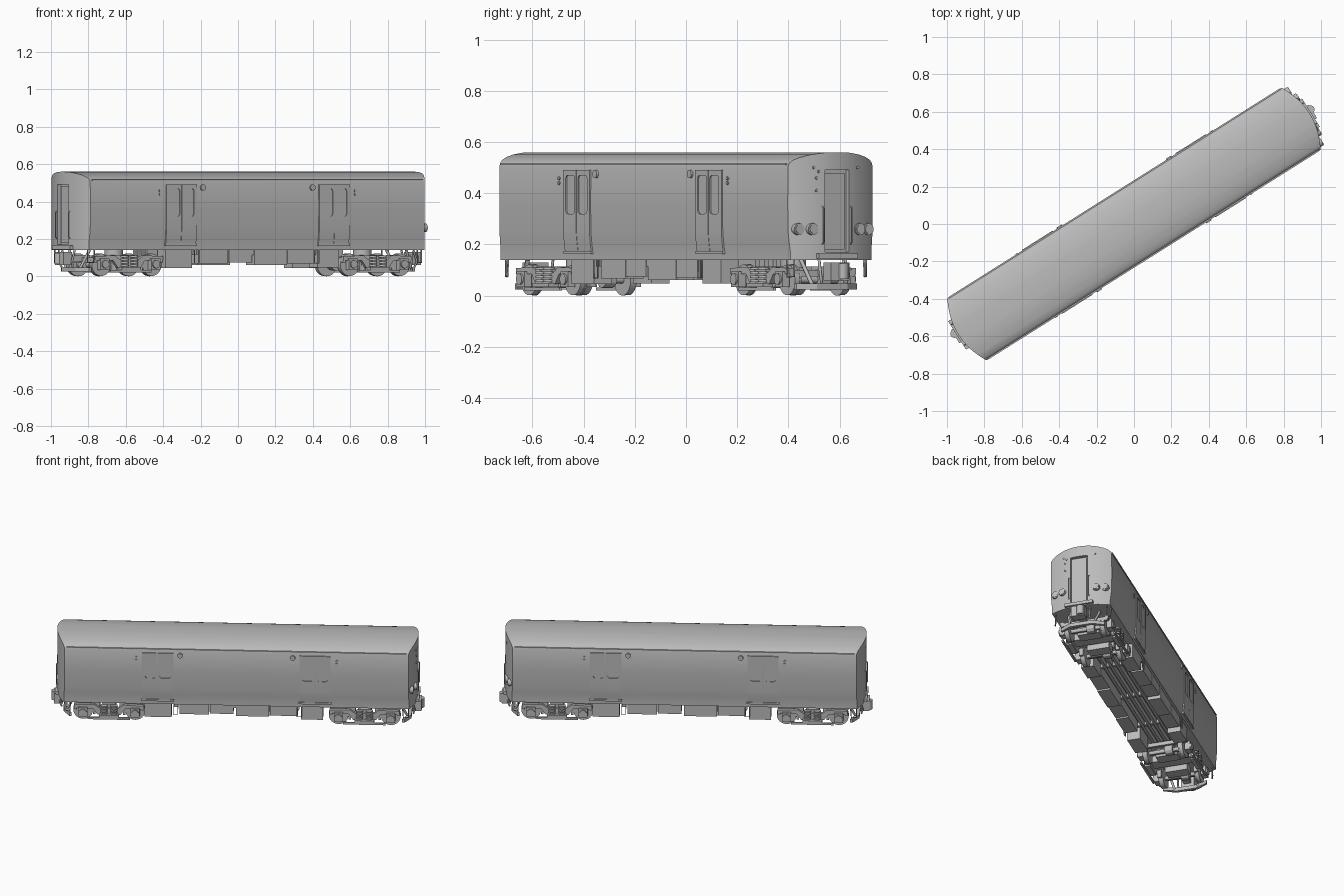
import bpy, bmesh, math
from mathutils import Vector, Matrix

cube = bpy.data.objects.get("Cube")
if cube:
    bpy.data.objects.remove(cube, do_unlink=True)

HEADING = math.radians(32.2)      # the car stands diagonally
HALF, WIDE, BOW = 1.055, 0.196, 0.055
grey = bpy.data.materials.new("plain_grey")
grey.use_nodes = True
grey.diffuse_color = (0.5, 0.5, 0.5, 1)
grey.node_tree.nodes["Principled BSDF"].inputs["Base Color"].default_value = grey.diffuse_color


# ---- helpers, in car axes: u = length, v = width, z = up ----
def finish(bm, name):
    bmesh.ops.recalc_face_normals(bm, faces=bm.faces)
    mesh = bpy.data.meshes.new(name)
    bm.to_mesh(mesh)
    bm.free()
    mesh.materials.append(grey)
    obj = bpy.data.objects.new(name, mesh)
    bpy.context.collection.objects.link(obj)
    obj.rotation_euler.z = HEADING
    return obj


def prism(name, pts, a, b, axis):
    """Extrude a flat outline from a to b along u, v or z."""
    place = {"u": lambda p, t: (t, p[0], p[1]),
             "v": lambda p, t: (p[0], t, p[1]),
             "z": lambda p, t: (p[0], p[1], t)}[axis]
    bm = bmesh.new()
    low = [bm.verts.new(place(p, a)) for p in pts]
    high = [bm.verts.new(place(p, b)) for p in pts]
    bm.faces.new(low)
    bm.faces.new(high)
    for i in range(len(pts)):
        j = (i + 1) % len(pts)
        bm.faces.new((low[i], low[j], high[j], high[i]))
    return finish(bm, name)


def box(name, u0, u1, v0, v1, z0, z1):
    return prism(name, [(u0, v0), (u1, v0), (u1, v1), (u0, v1)], z0, z1, "z")


def disc(name, u, v, z, radius, depth, axis, sides=20):
    turn = {"u": Matrix.Rotation(math.pi / 2, 4, "Y"),
            "v": Matrix.Rotation(math.pi / 2, 4, "X"), "z": Matrix()}[axis]
    bm = bmesh.new()
    bmesh.ops.create_cone(bm, cap_ends=True, segments=sides, radius1=radius, radius2=radius,
                          depth=depth, matrix=Matrix.Translation((u, v, z)) @ turn)
    return smooth(finish(bm, name))


def rod(name, points, radius):
    curve = bpy.data.curves.new(name, "CURVE")
    curve.dimensions = "3D"
    curve.bevel_depth, curve.bevel_resolution = radius, 1
    line = curve.splines.new("POLY")
    line.points.add(len(points) - 1)
    for spot, p in zip(line.points, points):
        spot.co = (*p, 1)
    curve.materials.append(grey)
    obj = bpy.data.objects.new(name, curve)
    bpy.context.collection.objects.link(obj)
    obj.rotation_euler.z = HEADING


def activate(obj):
    bpy.ops.object.select_all(action="DESELECT")
    obj.select_set(True)
    bpy.context.view_layer.objects.active = obj


def smooth(obj, angle=30):
    activate(obj)
    bpy.ops.object.shade_smooth_by_angle(angle=math.radians(angle))
    return obj


def combine(obj, tool, operation):
    mod = obj.modifiers.new("cut", "BOOLEAN")
    mod.operation, mod.object, mod.solver = operation, tool, "EXACT"
    activate(obj)
    bpy.ops.object.modifier_apply(modifier=mod.name)
    bpy.data.objects.remove(tool, do_unlink=True)


def rounded(u, z, w, h, r):
    pts = []
    for k, (su, sz) in enumerate([(1, 1), (-1, 1), (-1, -1), (1, -1)]):
        for step in range(5):
            a = math.pi / 2 * (k + step / 4)
            pts.append((u + su * (w / 2 - r) + r * math.cos(a), z + sz * (h / 2 - r) + r * math.sin(a)))
    return pts


def bow(v):
    return HALF + BOW * (1 - (v / WIDE) ** 2)


# ---- body shell: side section crossed with a bowed plan ----
SIDE = [(0.187, 0.14), (0.187, 0.175), (0.191, 0.21), (0.195, 0.25), (0.196, 0.36), (0.195, 0.505)]
ROOF = [(0.19, 0.518), (0.178, 0.529), (0.15, 0.541), (0.11, 0.551), (0.06, 0.558)]
half = SIDE + ROOF
section = half + [(0, 0.56)] + [(-v, z) for v, z in reversed(half)]
body = prism("body_shell", section, -1.2, 1.2, "u")
rows = [WIDE * (i / 8 - 1) for i in range(17)]
plan = [(bow(v), v * 1.01) for v in rows] + [(-bow(v), v * 1.01) for v in reversed(rows)]
combine(body, prism("plan_cutter", plan, 0, 1, "z"), "INTERSECT")

# end doorways recessed into both ends
for s in (-1, 1):
    combine(body, box("doorway_cutter", *sorted((s * 1.085, s * 1.2)), -0.055, 0.055, 0.17, 0.49), "DIFFERENCE")
    box("end_door", *sorted((s * 1.08, s * 1.09)), -0.045, 0.045, 0.18, 0.48)
    box("end_sill", *sorted((s * 1.06, s * 1.118)), -0.09, 0.09, 0.145, 0.165)
    for side in (-1, 1):
        rod("end_handrail", [(s * 1.1, side * 0.065, 0.2), (s * 1.113, side * 0.065, 0.21),
                             (s * 1.113, side * 0.065, 0.34), (s * 1.1, side * 0.065, 0.35)], 0.003)
smooth(body)

# ---- sides: sliding doors, windows, gutters, lamps ----
for side in (-1, 1):
    wall = [(0.194, 0.175), (0.199, 0.215), (0.202, 0.25), (0.202, 0.49),
            (0.18, 0.49), (0.18, 0.175)]
    for centre in (-0.483, 0.483):
        for leaf in (-1, 1):
            mid = centre + leaf * 0.0485
            door = prism("door_leaf", [(side * v, z) for v, z in wall], mid - 0.0475, mid + 0.0475, "u")
            cutter = prism("window_cutter", rounded(mid - leaf * 0.004, 0.395, 0.066, 0.15, 0.014),
                           side * 0.197, side * 0.22, "v")
            combine(door, cutter, "DIFFERENCE")
            smooth(door)
        box("door_sill", centre - 0.1, centre + 0.1, *sorted((side * 0.18, side * 0.198)), 0.163, 0.175)
    for s in (-1, 1):
        disc("side_lamp", s * 0.346, side * 0.197, 0.475, 0.016, 0.014, "v")
        for z in (0.44, 0.458):
            disc("door_indicator", s * 0.617, side * 0.196, z, 0.007, 0.01, "v", 12)
    box("roof_gutter", -1.045, 1.045, *sorted((side * 0.19, side * 0.198)), 0.511, 0.517)

# ---- leading end: headlights and small marker lamps ----
for v in (-0.16, -0.108, 0.108, 0.16):
    disc("headlight_rim", bow(v), v, 0.26, 0.023, 0.022, "u")
    disc("headlight_lens", bow(v) + 0.004, v, 0.26, 0.017, 0.02, "u")
for v, z in ((-0.1, 0.5), (-0.08, 0.485), (-0.09, 0.46), (-0.09, 0.41), (0.1, 0.5)):
    disc("marker_lamp", bow(v), v, z, 0.006, 0.012, "u", 10)

# ---- underframe: long beams, cross beams, equipment cases ----
for v in (-0.06, -0.02, 0.02, 0.06):
    box("centre_beam", -0.62, 0.62, v - 0.009, v + 0.009, 0.105, 0.141)
for u in (-0.375, -0.015, 0.375):
    box("cross_beam", u - 0.01, u + 0.01, -0.17, 0.17, 0.115, 0.141)
for side in (-1, 1):
    for u0, u1, z in ((-0.565, -0.4, 0.045), (-0.35, -0.17, 0.068), (-0.165, -0.02, 0.075),
                      (-0.005, 0.2, 0.062), (0.205, 0.375, 0.07), (0.395, 0.53, 0.048)):
        box("equipment_case", *sorted((-side * u0, -side * u1)),
            *sorted((side * 0.09, side * 0.172)), z, 0.141)
    for u in (-0.375, 0.385):
        rod("step_stirrup", [(-side * u - 0.014, side * 0.18, 0.14), (-side * u - 0.014, side * 0.18, 0.07),
                             (-side * u + 0.014, side * 0.18, 0.07), (-side * u + 0.014, side * 0.18, 0.14)], 0.003)

# ---- bogies ----
FRAME = [(-0.215, 0.085), (-0.1, 0.085), (-0.07, 0.045), (0.07, 0.045), (0.1, 0.085), (0.215, 0.085),
         (0.215, 0.108), (0.09, 0.112), (0.06, 0.09), (-0.06, 0.09), (-0.09, 0.112), (-0.215, 0.108)]
for c in (-0.785, 0.785):
    box("bogie_bolster", c - 0.04, c + 0.04, -0.15, 0.15, 0.07, 0.115)
    disc("bogie_pivot", c, 0, 0.125, 0.05, 0.035, "z")
    for end in (-1, 1):
        axle = c + end * 0.16
        disc("axle", axle, 0, 0.062, 0.014, 0.26, "v", 12)
        disc("gear_case", axle, 0.03, 0.065, 0.034, 0.05, "v", 12)
        box("motor_case", *sorted((axle - end * 0.025, axle - end * 0.1)), -0.07, 0.07, 0.045, 0.1)
        box("bogie_end_beam", c + end * 0.207 - 0.008, c + end * 0.207 + 0.008, -0.15, 0.15, 0.075, 0.1)
        for side in (-1, 1):
            disc("wheel", axle, side * 0.118, 0.062, 0.06, 0.022, "v", 24)
            disc("wheel_flange", axle, side * 0.104, 0.062, 0.0615, 0.008, "v", 24)
            box("axle_box", axle - 0.028, axle + 0.028, *sorted((side * 0.135, side * 0.168)), 0.035, 0.095)
            disc("axle_cap", axle, side * 0.17, 0.065, 0.022, 0.012, "v", 14)
            box("brake_block", *sorted((c + end * 0.085, c + end * 0.1)),
                *sorted((side * 0.105, side * 0.13)), 0.035, 0.085)
            for k in range(4):
                disc("spring_coil", c + end * 0.03, side * 0.155, 0.058 + k * 0.016, 0.022, 0.009, "z", 14)
    for side in (-1, 1):
        prism("bogie_side_frame", [(c + u, z) for u, z in FRAME], side * 0.133, side * 0.155, "v")
        box("spring_plank", c - 0.06, c + 0.06, *sorted((side * 0.13, side * 0.178)), 0.035, 0.05)
        box("collector_beam", c - 0.13, c + 0.13, *sorted((side * 0.16, side * 0.172)), 0.02, 0.033)

# ---- couplers, guard beams and corner steps at both ends ----
for s in (-1, 1):
    box("coupler_shank", *sorted((s * 0.95, s * 1.08)), -0.022, 0.022, 0.08, 0.115)
    box("coupler_head", *sorted((s * 1.075, s * 1.13)), -0.042, 0.042, 0.06, 0.13)
    disc("coupler_knuckle", s * 1.125, 0.015, 0.095, 0.022, 0.06, "z", 14)
    prism("guard_beam", [(s * 1.03, -0.14), (s * 1.07, -0.07), (s * 1.07, 0.07), (s * 1.03, 0.14),
                         (s * 1.015, 0.14), (s * 1.05, 0.06), (s * 1.05, -0.06), (s * 1.015, -0.14)], 0.025, 0.048, "z")
    for side in (-1, 1):
        rod("guard_strut", [(s * 1.05, side * 0.075, 0.035), (s * 1.0, side * 0.1, 0.141)], 0.008)
        rod("corner_step", [(s * 1.02, side * 0.178, 0.14), (s * 1.025, side * 0.178, 0.075),
                            (s * 1.055, side * 0.165, 0.075), (s * 1.055, side * 0.165, 0.14)], 0.004)
        rod("hose", [(s * 1.07, side * 0.06, 0.14), (s * 1.09, side * 0.065, 0.08),
                     (s * 1.08, side * 0.055, 0.05)], 0.006)
